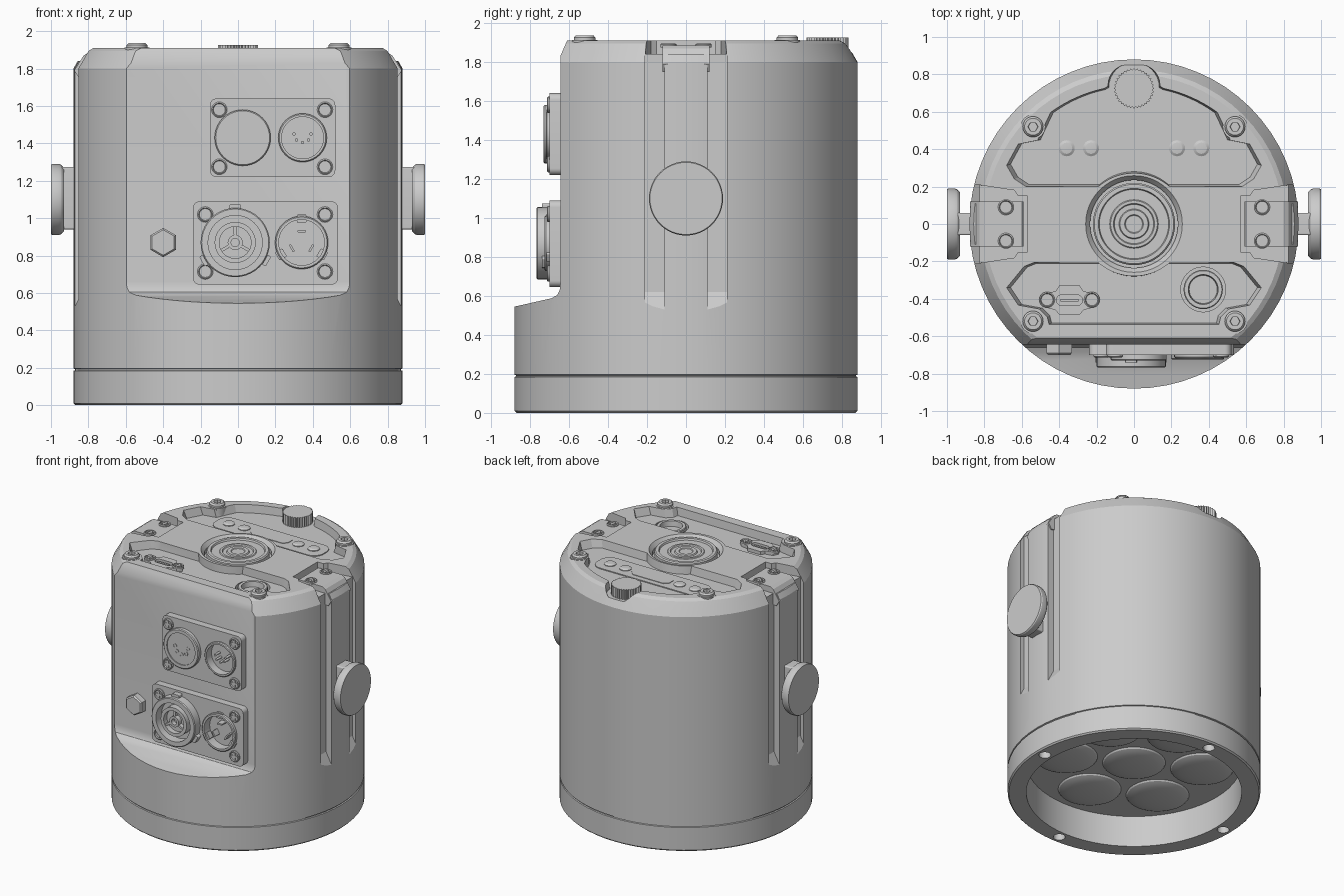
import bpy, bmesh
from math import sin, cos, pi, radians
from mathutils import Matrix, Vector

if "Cube" in bpy.data.objects:
    bpy.data.objects.remove(bpy.data.objects["Cube"])

UP = Matrix()
FRONT = Matrix.Rotation(pi / 2, 4, 'X')                      # local x,y,z -> x, z, outwards to -y
SIDE = Matrix(((0, 0, 1, 0), (1, 0, 0, 0), (0, 1, 0, 0), (0, 0, 0, 1)))  # local x,y,z -> y, z, x
HALF_TURN = Matrix.Rotation(pi, 4, 'Z')


def finish(name, bm, m):
    bm.transform(m)
    bmesh.ops.recalc_face_normals(bm, faces=bm.faces)
    me = bpy.data.meshes.new(name)
    bm.to_mesh(me)
    bm.free()
    ob = bpy.data.objects.new(name, me)
    bpy.context.collection.objects.link(ob)
    return ob


def prism(name, pts, z0, z1, m=UP, taper=1.0):
    bm = bmesh.new()
    c = sum((Vector(p) for p in pts), Vector((0, 0))) / len(pts)
    lo = [bm.verts.new((x, y, z0)) for x, y in pts]
    hi = [bm.verts.new((c.x + (x - c.x) * taper, c.y + (y - c.y) * taper, z1)) for x, y in pts]
    bm.faces.new(lo)
    bm.faces.new(hi)
    for i in range(len(pts)):
        j = (i + 1) % len(pts)
        bm.faces.new((lo[i], lo[j], hi[j], hi[i]))
    return finish(name, bm, m)


def lathe(name, profile, loc=(0, 0, 0), m=UP, n=32):
    bm = bmesh.new()
    rings = []
    for r, z in profile:
        k = 1 if r == 0 else n
        rings.append([bm.verts.new((r * cos(2 * pi * i / n), r * sin(2 * pi * i / n), z)) for i in range(k)])
    for a, b in zip(rings, rings[1:]):
        for i in range(n):
            j = (i + 1) % n
            quad = [a[i % len(a)], a[j % len(a)], b[j % len(b)], b[i % len(b)]]
            bm.faces.new(list(dict.fromkeys(quad)))
    return finish(name, bm, m @ Matrix.Translation(loc))


def disc(name, x, y, r, z0, z1, m=UP, n=32, bev=0.0):
    top = [(r, z1)] if bev == 0 else [(r, z1 - bev), (r - bev, z1)]
    return lathe(name, [(0, z0), (r, z0)] + top + [(0, z1)], (x, y, 0), m, n)


def arc(cx, cy, r, a0, a1, n=8):
    return [(cx + r * cos(radians(a0 + (a1 - a0) * i / n)), cy + r * sin(radians(a0 + (a1 - a0) * i / n)))
            for i in range(n + 1)]


def rrect(x0, x1, y0, y1, r):
    return (arc(x1 - r, y1 - r, r, 0, 90) + arc(x0 + r, y1 - r, r, 90, 180)
            + arc(x0 + r, y0 + r, r, 180, 270) + arc(x1 - r, y0 + r, r, 270, 360))


def mirrored(half):
    # both ends of the half outline lie on x = 0
    return half + [(-x, y) for x, y in half[-2:0:-1]]


def cut(ob, *cutters):
    for c in cutters:
        mod = ob.modifiers.new("cut", 'BOOLEAN')
        mod.object, mod.solver = c, 'EXACT'
        bpy.context.view_layer.objects.active = ob
        bpy.ops.object.modifier_apply(modifier=mod.name)
        bpy.data.objects.remove(c)


def cross_screw(name, x, y, z, r=0.04, m=UP):
    lathe(name, [(0, -0.01), (r, -0.01), (r, 0.005), (r * .85, 0.01), (r * .75, 0.002), (0, 0.002)], (x, y, z), m, 20)
    a, b = r * 0.18, r * 0.65
    pts = [(a, a), (a, b), (-a, b), (-a, a), (-b, a), (-b, -a), (-a, -a), (-a, -b), (a, -b), (a, -a), (b, -a), (b, a)]
    prism(name + "_cross", [(x + p, y + q) for p, q in pts], z - 0.005, z + 0.009, m)


# housing with lens cavity underneath and a thin seam
body = lathe("housing", [(0, .24), (.75, .24), (.75, 0), (.87, 0), (.88, .01), (.88, .184), (.872, .187), (.872, .193),
                         (.88, .196), (.88, 1.80), (.84, 1.87), (.825, 1.895), (.80, 1.91), (0, 1.91)], n=64)
# flat connector face with sloping ledge
cut(body, prism("c", [(-1.0, .518), (-.88, .545), (-.69, .588), (-.66, .605), (-.648, .63), (-.645, .66),
                      (-.645, 1.83), (-.61, 1.91), (-.57, 2.0), (-1.0, 2.0)], -1, 1, SIDE))
# top pockets
FLOOR = 1.85
back = mirrored([(0, .28)] + arc(0, 0, .28, 85, 49) + [(.56, .21), (.62, .25), (.66, .32), (.60, .43), (.50, .45)]
                + arc(0, 0, .735, 54, 78) + arc(0, .73, .135, 0, 90))
front = mirrored([(0, -.28)] + arc(0, 0, .28, -85, -49) + [(.52, -.21), (.57, -.23), (.66, -.34), (.60, -.43),
                 (.49, -.45), (.45, -.49), (.44, -.53), (0, -.53)])
cut(body, prism("c", back, FLOOR, 2.0, UP, 1.08), prism("c", front, FLOOR, 2.0, UP, 1.08),
    lathe("c", [(0, 1.85), (.235, 1.85), (.235, 1.88), (.29, 1.95), (0, 1.95)], n=48),
    disc("c", .37, -.35, .12, 1.79, 1.95))
# side grooves and strap pockets
for m in (UP, HALF_TURN):
    for y0 in (-.21, .11):
        cut(body, prism("c", [(.825, .62), (.88, .515), (1.0, .29), (1.0, 2.1), (.825, 2.1)], -y0 - .10, -y0, m @ FRONT))
    cut(body, prism("c", [(.57, -.15), (.62, -.15), (.64, -.18), (1.0, -.235), (1.0, .235), (.64, .18), (.62, .15),
                          (.57, .15)], 1.84, 2.0, m))
# holes in the bottom rim
for a in range(4):
    cut(body, disc("c", .81 * cos(a * pi / 2), .81 * sin(a * pi / 2), .042, -.1, .05, n=20))

# lenses in the cavity
for i in range(7):
    r, a = (0, 0) if i == 6 else (.48, radians(30 + 60 * i))
    dome = [(.22 * sin(t * pi / 12), .24 - .04 * cos(t * pi / 12)) for t in range(7)]
    lathe("lens", dome + [(.22, .26), (0, .26)], (r * cos(a), r * sin(a), 0))

# straps, side knobs
for m, s in ((UP, "right"), (HALF_TURN, "left")):
    prism(s + "_strap", [(.59, 1.78), (.59, 1.875), (.60, 1.885), (.80, 1.885), (.825, 1.87), (.876, 1.79), (.85, 1.75)],
          -.12, .12, m @ FRONT)
    for y in (-.09, .09):
        cross_screw(s + "_strap_screw", .685, y, 1.885, .042, m)
    prism(s + "_knob_neck", rrect(-.06, .06, .94, 1.275, .01), .82, .95, m @ SIDE)
    lathe(s + "_knob", [(0, .93), (.17, .93), (.185, .945), (.19, .96), (.19, .992), (.185, 1.0), (0, 1.0)],
          (0, 1.10, 0), m @ SIDE, 48)

# centre dial with concentric steps
lathe("dial", [(0, 1.83), (.22, 1.83), (.22, 1.90), (.212, 1.908), (.19, 1.908), (.185, 1.895), (.13, 1.895),
               (.125, 1.90), (.11, 1.90), (.105, 1.892), (.08, 1.892), (.075, 1.90), (.05, 1.90), (.045, 1.895),
               (0, 1.895)], n=48)
# corner cap screws with hex sockets
for x in (-.54, .54):
    for y in (-.52, .52):
        disc("corner_boss", x, y, .066, 1.82, 1.912)
        lathe("corner_screw", [(0, 1.83), (.055, 1.83), (.055, 1.925), (.045, 1.937), (.027, 1.937)], (x, y, 0))
        lathe("hex_socket", [(.046, 1.937), (.027, 1.937), (.025, 1.91), (0, 1.91)], (x, y, 0), n=6)
# knurled thumb knob at the back
prism("thumb_knob", [((.108 - .01 * (i % 2)) * cos(i * pi / 36), .725 + (.108 - .01 * (i % 2)) * sin(i * pi / 36))
                     for i in range(72)], 1.80, 1.925)
# control panel with buttons and display
prism("control_panel", rrect(-.46, .46, .30, .50, .08), 1.83, 1.857)
prism("display", [(-.16, .38), (-.13, .35), (.13, .35), (.16, .38), (.16, .43), (.13, .46), (-.13, .46), (-.16, .43)],
      1.84, 1.861)
for x in (-.36, -.23, .23, .36):
    lathe("button", [(0, 1.84), (.043, 1.84), (.043, 1.862), (.03, 1.87), (0, 1.873)], (x, .405, 0), n=24)
# data port
port = prism("port_plate", [(-.50, -.41), (-.48, -.445), (-.42, -.46), (-.40, -.485), (-.29, -.485), (-.27, -.46),
                            (-.21, -.445), (-.185, -.41), (-.21, -.37), (-.27, -.36), (-.29, -.33), (-.40, -.33),
                            (-.42, -.36), (-.48, -.37)], 1.83, 1.875)
cut(port, prism("c", rrect(-.415, -.275, -.435, -.38, .027), 1.84, 1.95))
prism("port_tongue", rrect(-.395, -.295, -.416, -.40, .006), 1.83, 1.868)
for x in (-.465, -.225):
    cross_screw("port_screw", x, -.405, 1.875, .042)
# recessed round socket
lathe("round_socket", [(0, 1.78), (.105, 1.78), (.105, 1.855), (.10, 1.86), (.08, 1.86), (.075, 1.82), (0, 1.82)],
      (.37, -.35, 0))

# connector plates
for name, (x0, x1, z0, z1), sx, sz, holes in (
        ("upper_plate", (-.15, .52, 1.22, 1.64), (-.10, .465), (1.275, 1.58), ((.025, 1.43, .12), (.345, 1.43, .115))),
        ("lower_plate", (-.24, .535, .645, 1.09), (-.175, .465), (.715, 1.02), ((-.015, .87, .14), (.34, .87, .125)))):
    plate = prism(name, rrect(x0, x1, z0, z1, .035), .62, .70, FRONT)
    for x, z, r in holes:
        cut(plate, disc("c", x, z, r, .5, .8, FRONT))
    for x in sx:
        for z in sz:
            cross_screw(name + "_screw", x, z, .703, .042, FRONT)


def socket(name, x, z, ro, ri, top, floor):
    lathe(name, [(0, .63), (ri + .003, .63), (ri + .003, .69), (ro, .69), (ro, top - .006), (ro - .006, top), (ri, top),
                 (ri, floor), (0, floor)], (x, z, 0), FRONT, 40)


# five-hole and five-pin signal sockets
socket("signal_out", .025, 1.43, .15, .12, .73, .722)
socket("signal_in", .345, 1.43, .13, .112, .718, .655)
for a in range(5):
    t = radians(180 + 45 * a)
    lathe("signal_contact", [(.016, .715), (.016, .725), (.011, .725), (.011, .715)],
          (.025 + .055 * cos(t), 1.44 + .055 * sin(t), 0), FRONT, 16)
    disc("signal_pin", .345 + .045 * cos(t), 1.45 + .045 * sin(t), .009, .65, .71, FRONT, 12)
# power sockets
socket("power_out", -.015, .87, .185, .145, .768, .70)
lathe("power_out_core", [(0, .69), (.11, .69), (.11, .76), (.085, .76), (.085, .72), (.04, .72), (.04, .755), (.022, .755),
                         (.022, .72), (0, .72)], (-.015, .87, 0), FRONT)
socket("power_in", .34, .87, .142, .122, .725, .655)
for a in (90, 210, 330):
    rot = FRONT @ Matrix.Translation((-.015, .87, 0)) @ Matrix.Rotation(radians(a), 4, 'Z')
    prism("power_out_rib", rrect(.04, .09, -.008, .008, .004), .70, .75, rot)
    prism("power_out_key", rrect(.17, .205, -.03, .03, .008), .69, .74, rot)
    rot = FRONT @ Matrix.Translation((.34, .87, 0)) @ Matrix.Rotation(radians(a), 4, 'Z')
    prism("power_blade", rrect(.054, .066, -.022, .022, .004), .65, .71, rot)
    prism("power_in_key", rrect(.105, .15, -.025, .025, .006), .67, .715, rot)

# hexagonal vent cap
lathe("vent_cap", [(0, .63), (.078, .63), (.078, .69), (.068, .70), (0, .70)], (0, 0, 0),
      FRONT @ Matrix.Translation((-.40, .87, 0)) @ Matrix.Rotation(pi / 6, 4, 'Z'), 6)

# smooth shading with sharp edges
for ob in bpy.data.objects:
    ob.select_set(True)
bpy.context.view_layer.objects.active = body
bpy.ops.object.shade_smooth_by_angle(angle=radians(25))
